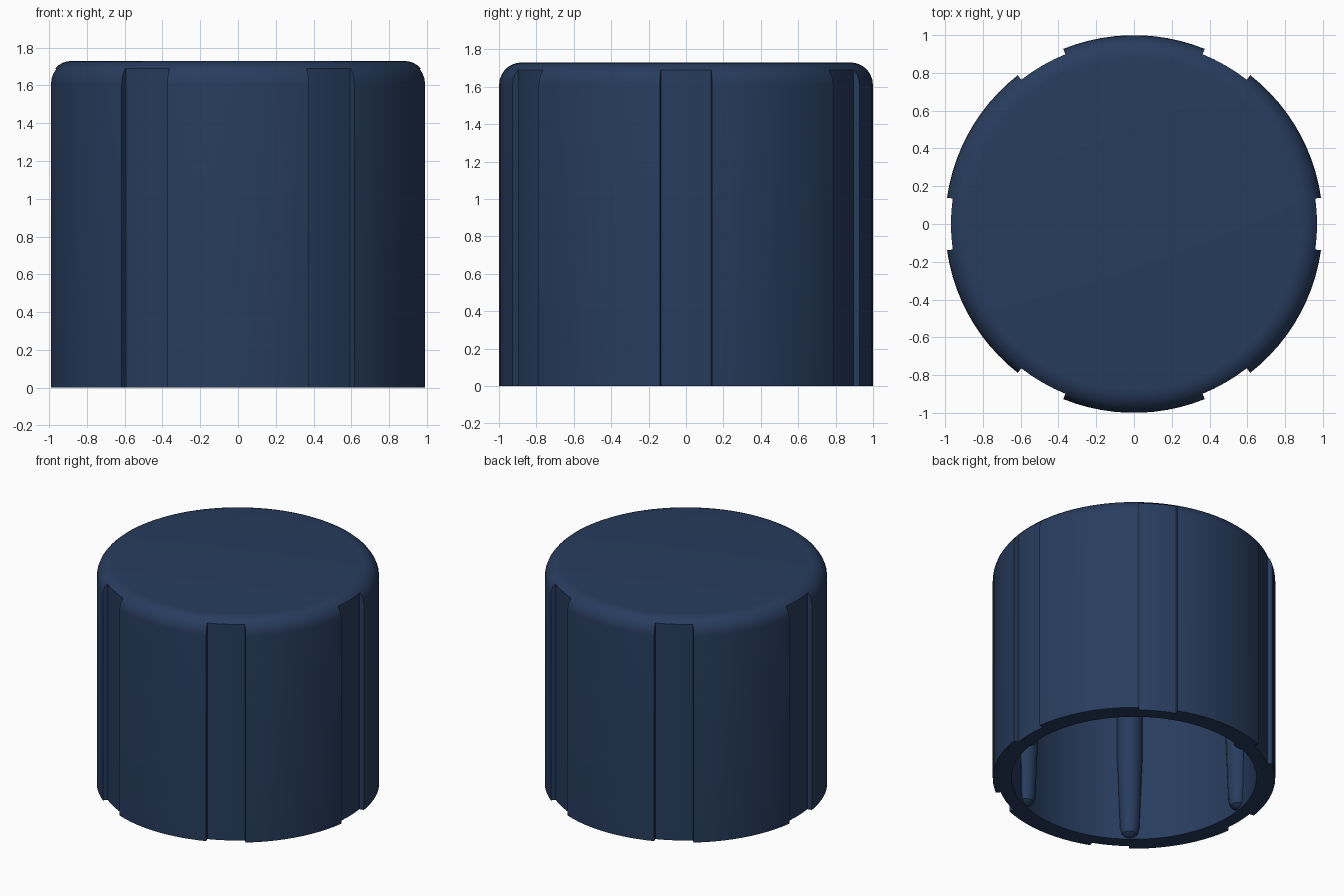
import bpy, bmesh
from math import radians, sin, cos, asin

if "Cube" in bpy.data.objects:
    bpy.data.objects.remove(bpy.data.objects["Cube"])

H, R_IN, R_GROOVE, FILLET = 1.73, 0.867, 0.965, 0.12
Z_GROOVE, HALF = 1.69, 8

navy = bpy.data.materials.new("navy_plastic")
navy.diffuse_color = (0.02, 0.045, 0.11, 1)
navy.use_nodes = True
navy.node_tree.nodes["Principled BSDF"].inputs["Base Color"].default_value = navy.diffuse_color


def lathe(name, columns):
    """Skin a closed ring of (angle in degrees, profile) columns around z."""
    bm = bmesh.new()
    rings = [[bm.verts.new((r * cos(radians(a)), r * sin(radians(a)), z))
              for r, z in prof] for a, prof in columns]
    for i, col in enumerate(rings):
        nxt = rings[(i + 1) % len(rings)]
        for j in range(len(col) - 1):
            bm.faces.new((col[j], nxt[j], nxt[j + 1], col[j + 1]))
    bmesh.ops.remove_doubles(bm, verts=bm.verts, dist=1e-5)
    bmesh.ops.dissolve_degenerate(bm, edges=bm.edges, dist=1e-5)
    bmesh.ops.recalc_face_normals(bm, faces=bm.faces)
    mesh = bpy.data.meshes.new(name)
    bm.to_mesh(mesh)
    bm.free()
    mesh.materials.append(navy)
    obj = bpy.data.objects.new(name, mesh)
    bpy.context.collection.objects.link(obj)
    bpy.ops.object.select_all(action='DESELECT')
    obj.select_set(True)
    bpy.context.view_layer.objects.active = obj
    bpy.ops.object.shade_smooth_by_angle(angle=radians(30))
    return obj


# Outer fillet, with a doubled point where the groove ends
a0 = asin((Z_GROOVE - (H - FILLET)) / FILLET)
low_angles = [a0 * i / 3 for i in range(4)]
high_angles = [a0 + (radians(90) - a0) * i / 4 for i in range(5)]


def fillet(angles):
    return [(1 - FILLET + FILLET * cos(a), H - FILLET + FILLET * sin(a)) for a in angles]


low = [(1, 0)] + fillet(low_angles)
inside = [(R_IN, 0)]
top = fillet(high_angles) + [(0, H)]
ceiling = [(0, 1.6), (R_IN, 1.6)]
land = ceiling + inside + low + top + [(0, H)]
groove = ceiling + inside + [(min(r, R_GROOVE), z) for r, z in low] + top + [(0, H)]

# Cap shell: six grooves alternating with full-radius lands
columns = []
for k in range(6):
    c = 60 * k
    columns += [(c - HALF + 4 * i, groove) for i in range(5)]
    columns += [(c + HALF + 4 * i, land) for i in range(12)]
lathe("cap_shell", columns)

# Inner ribs: tapered rods half sunk into the wall
rib = [(0, 0.01), (0.03, 0.015), (0.055, 0.035), (0.068, 0.08),
       (0.09, 0.65), (0.09, 1.62), (0, 1.62)]
for k in range(6):
    obj = lathe(f"inner_rib_{k + 1}", [(15 * i, rib) for i in range(24)])
    a = radians(52 + 60 * k)
    obj.location = (R_IN * cos(a), R_IN * sin(a), 0)
